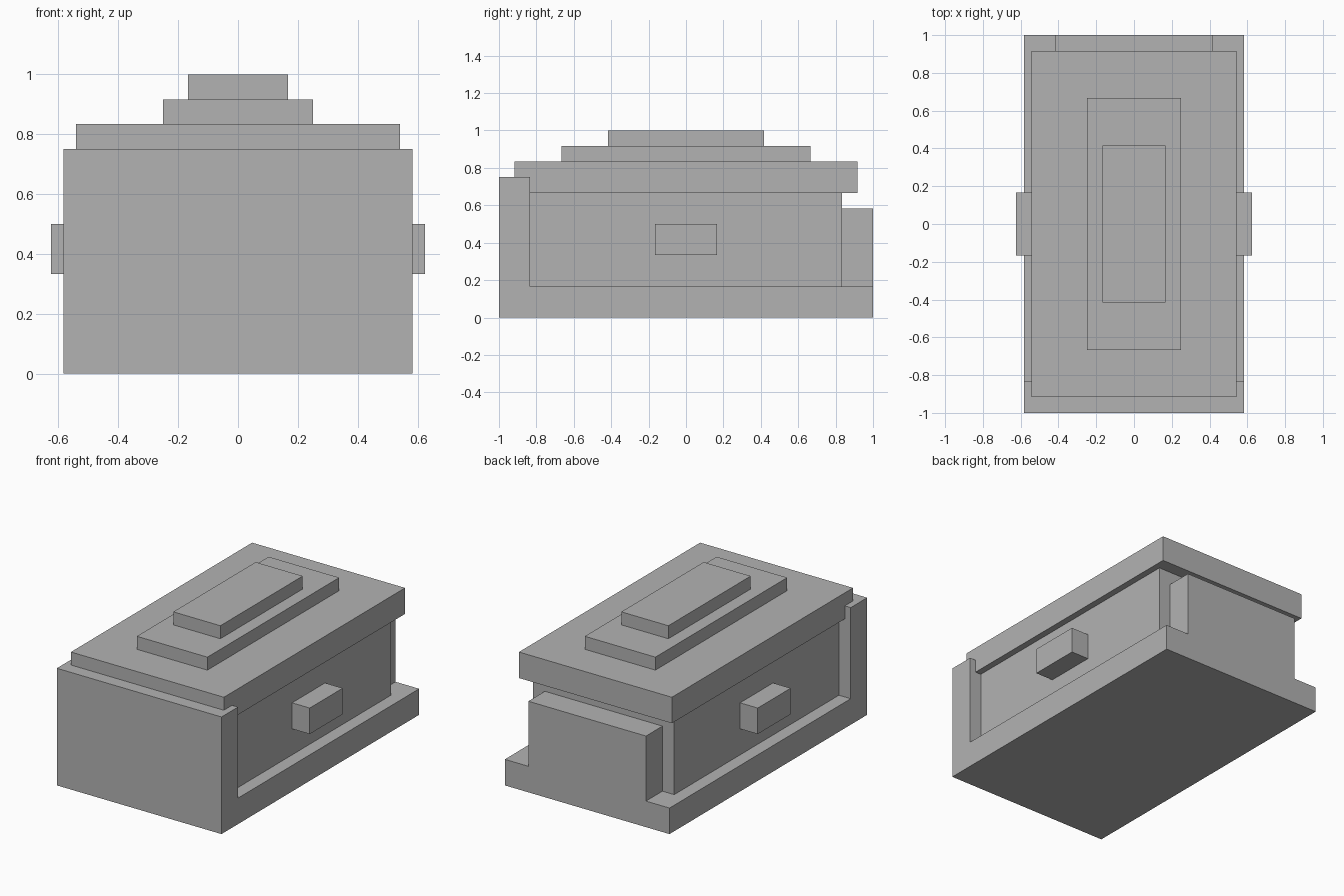
import bpy
import bmesh

if "Cube" in bpy.data.objects:
    bpy.data.objects.remove(bpy.data.objects["Cube"])

U = 1 / 12  # modelling unit: the box is 24 units long

grey = bpy.data.materials.new("grey")
grey.diffuse_color = (0.45, 0.45, 0.45, 1)
grey.use_nodes = True
grey.node_tree.nodes["Principled BSDF"].inputs["Base Color"].default_value = grey.diffuse_color


def finish(name, bm):
    bmesh.ops.recalc_face_normals(bm, faces=bm.faces)
    mesh = bpy.data.meshes.new(name)
    bm.to_mesh(mesh)
    bm.free()
    mesh.materials.append(grey)
    obj = bpy.data.objects.new(name, mesh)
    bpy.context.collection.objects.link(obj)
    return obj


def extrude_profile(name, points, half_width):
    """Extrude a (y, z) outline symmetrically along x."""
    bm = bmesh.new()
    face = bm.faces.new([bm.verts.new((-half_width * U, y * U, z * U)) for y, z in points])
    out = bmesh.ops.extrude_face_region(bm, geom=[face])["geom"]
    verts = [v for v in out if isinstance(v, bmesh.types.BMVert)]
    bmesh.ops.translate(bm, verts=verts, vec=(2 * half_width * U, 0, 0))
    return finish(name, bm)


def box(name, x0, x1, y0, y1, z0, z1):
    bm = bmesh.new()
    bmesh.ops.create_cube(bm, size=1)
    for v in bm.verts:
        v.co = ((x0 + (v.co.x + 0.5) * (x1 - x0)) * U,
                (y0 + (v.co.y + 0.5) * (y1 - y0)) * U,
                (z0 + (v.co.z + 0.5) * (z1 - z0)) * U)
    return finish(name, bm)


# Base tray with the tall front wall in one piece
extrude_profile("base_and_front_wall",
                [(-12, 0), (12, 0), (12, 2), (-10, 2), (-10, 9), (-12, 9)], 7)

# Main body and the block on its back
box("body", -6, 6, -10, 10, 2, 8)
box("back_block", -5, 5, 10, 12, 2, 7)

# Lid with two stepped tiers
box("lid", -6.5, 6.5, -11, 11, 8, 10)
box("lid_lower_tier", -3, 3, -8, 8, 10, 11)
box("lid_upper_tier", -2, 2, -5, 5, 11, 12)

# Side handles
box("right_handle", 6, 7.5, -2, 2, 4, 6)
box("left_handle", -7.5, -6, -2, 2, 4, 6)
